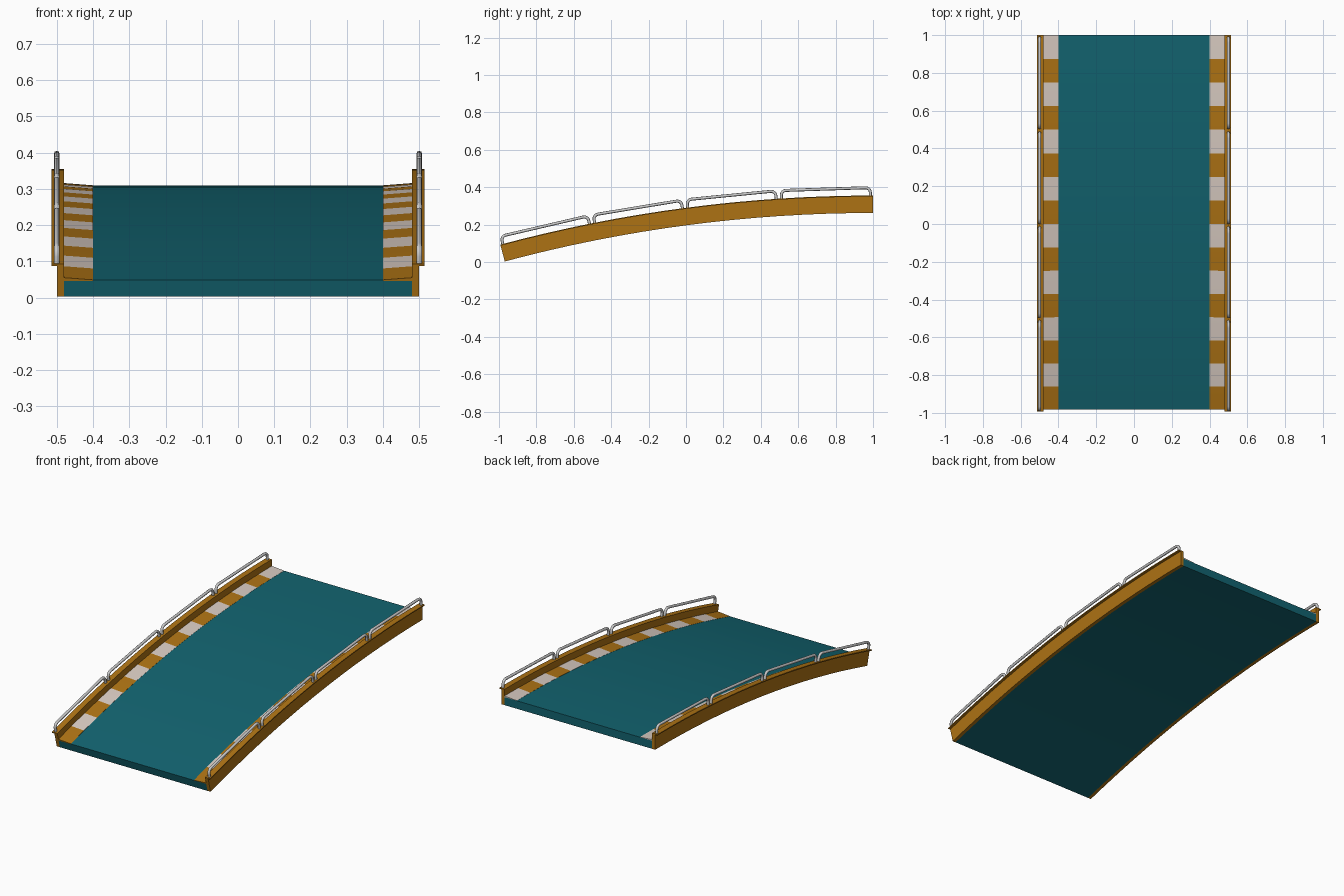
import bpy, bmesh, math
from mathutils import Vector

if "Cube" in bpy.data.objects:
    bpy.data.objects.remove(bpy.data.objects["Cube"])

R_TOP, R_DECK, R_BOT = 7.70, 7.654, 7.607   # radii of beam top, deck top, underside
ZC = 0.355 - R_TOP                          # arc centre lies at y = 1, z = ZC
SPAN, N = math.radians(15), 16


def arc(r, a, x=0.0):
    return Vector((x, 1 - r * math.sin(a), ZC + r * math.cos(a)))


def material(name, rgb):
    m = bpy.data.materials.new(name)
    m.diffuse_color = (*rgb, 1)
    m.use_nodes = True
    m.node_tree.nodes["Principled BSDF"].inputs["Base Color"].default_value = m.diffuse_color
    return m


teal = material("teal", (0.006, 0.125, 0.16))
orange = material("orange", (0.42, 0.17, 0.007))
white = material("off_white", (0.68, 0.59, 0.53))


def mirror(ob):
    mod = ob.modifiers.new("mirror", 'MIRROR')
    mod.use_axis = (True, False, False)


def sweep(name, profile, mats, both_sides=False):
    """Sweep a closed (x, radius) profile along the arc; materials alternate per step."""
    bm = bmesh.new()
    rings = [[bm.verts.new(arc(r, SPAN * i / N, x)) for x, r in profile]
             for i in range(N + 1)]
    k = len(profile)
    for i in range(N):
        for j in range(k):
            f = bm.faces.new((rings[i][j], rings[i][(j + 1) % k],
                              rings[i + 1][(j + 1) % k], rings[i + 1][j]))
            f.material_index = i % len(mats)
    bm.faces.new(rings[0])
    bm.faces.new(rings[-1][::-1]).material_index = len(mats) - 1
    bmesh.ops.recalc_face_normals(bm, faces=bm.faces)
    me = bpy.data.meshes.new(name)
    bm.to_mesh(me)
    bm.free()
    for m in mats:
        me.materials.append(m)
    ob = bpy.data.objects.new(name, me)
    bpy.context.collection.objects.link(ob)
    bpy.context.view_layer.objects.active = ob
    ob.select_set(True)
    bpy.ops.object.shade_smooth_by_angle(angle=math.radians(5))
    ob.select_set(False)
    if both_sides:
        mirror(ob)
    return ob


# Road deck
sweep("deck", [(-0.48, R_BOT), (0.48, R_BOT), (0.48, R_DECK), (-0.48, R_DECK)], [teal])

# Striped kerbs, tilted up towards the beams
sweep("striped_kerb", [(0.40, R_DECK - 0.002), (0.48, R_DECK - 0.002),
                       (0.48, R_DECK + 0.007), (0.40, R_DECK + 0.0008)],
      [white, orange], True)

# Side beams with a thin outward top flange
sweep("side_beam", [(0.48, R_BOT), (0.50, R_BOT), (0.50, R_TOP - 0.006),
                    (0.514, R_TOP - 0.006), (0.514, R_TOP), (0.48, R_TOP)],
      [orange], True)

# Four bent-tube handrails per side
cu = bpy.data.curves.new("handrail", 'CURVE')
cu.dimensions = '3D'
cu.bevel_depth = 0.008
cu.bevel_resolution = 2
cu.use_fill_caps = True
H, BEND = 0.043, 0.025
for s in range(4):
    p, q = (arc(R_TOP, SPAN * (s + t) / 4, 0.50) for t in (0, 1))
    along = (q - p).normalized()
    up = Vector((0, -along.z, along.y))
    if up.z < 0:
        up = -up
    p, q = p + along * 0.014, q - along * 0.014
    pts = [p - up * 0.003]
    for end, d in ((p, along), (q, -along)):
        c = end + d * BEND + up * (H - BEND)
        bend = [c - d * BEND * math.cos(t * math.pi / 8) + up * BEND * math.sin(t * math.pi / 8)
                for t in range(5)]
        pts += bend if end is p else bend[::-1]
    pts.append(q - up * 0.003)
    sp = cu.splines.new('POLY')
    sp.points.add(len(pts) - 1)
    for pt, co in zip(sp.points, pts):
        pt.co = (*co, 1)
    sp.use_smooth = True
rail = bpy.data.objects.new("handrail", cu)
bpy.context.collection.objects.link(rail)
mirror(rail)
